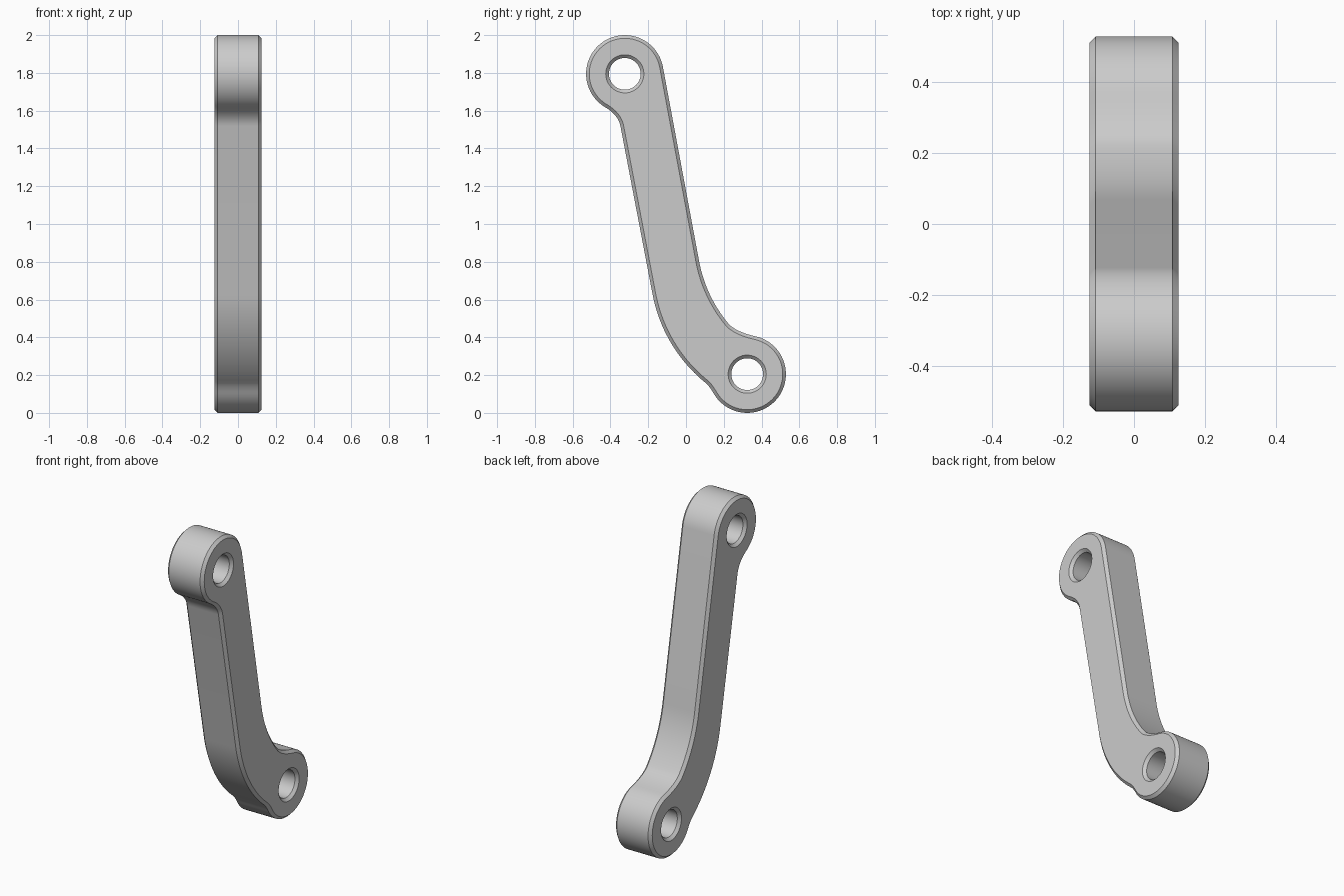
import bpy, bmesh
from math import cos, sin, radians
from mathutils import Vector

cube = bpy.data.objects.get("Cube")
if cube:
    bpy.data.objects.remove(cube)

HALF_WIDTH, CHAMFER = 0.125, 0.017
EYE_RADIUS, HOLE_RADIUS = 0.205, 0.084
TOP_EYE, LOW_EYE = (-0.324, 1.795), (0.324, 0.205)


def arc(center, radius, start, end, steps):
    """Points along an arc in the side plane, angles in degrees."""
    angles = [radians(start + (end - start) * i / steps) for i in range(steps + 1)]
    return [Vector((center[0] + radius * cos(a), center[1] + radius * sin(a))) for a in angles]


def blend(a, corner, b, steps=10):
    """Inner points of a smooth blend from a to b around a corner."""
    corner = Vector(corner)
    ts = [i / steps for i in range(1, steps)]
    return [a * (1 - t) ** 2 + corner * 2 * t * (1 - t) + b * t * t for t in ts]


def inset(points, distance):
    """Move a counterclockwise loop inward; a negative distance moves it outward."""
    result = []
    for i, p in enumerate(points):
        before = (p - points[i - 1]).normalized()
        after = (points[(i + 1) % len(points)] - p).normalized()
        along = (before + after).normalized()
        result.append(p + Vector((-along.y, along.x)) * distance)
    return result


def chamfered_wall(bm, points, distance):
    """Loft a loop across the width with chamfered rims; return the rim edges."""
    rim = inset(points, distance)
    levels = [(-HALF_WIDTH, rim), (-HALF_WIDTH + CHAMFER, points),
              (HALF_WIDTH - CHAMFER, points), (HALF_WIDTH, rim)]
    rings = [[bm.verts.new((x, p.x, p.y)) for p in loop] for x, loop in levels]
    n = len(points)
    for lower, upper in zip(rings, rings[1:]):
        for i in range(n):
            j = (i + 1) % n
            bm.faces.new((lower[i], lower[j], upper[j], upper[i]))
    return [[bm.edges.get((ring[i], ring[(i + 1) % n])) for i in range(n)]
            for ring in (rings[0], rings[-1])]


# Side outline: two round eyes joined by a bent bar
top_eye = arc(TOP_EYE, EYE_RADIUS, 10.7, 238.5, 44)
front_bar_top = Vector((-0.347, 1.518))
front_bend = arc((0.603, 0.776), 0.794, 190.8, 231.3, 20)
low_eye = arc(LOW_EYE, EYE_RADIUS, 210, 438.7, 44)
back_bend = arc((0.782, 0.936), 0.725, 219.6, 190.7, 16)
outline = (top_eye + blend(top_eye[-1], (-0.359, 1.579), front_bar_top) + [front_bar_top]
           + front_bend + blend(front_bend[-1], (0.127, 0.137), low_eye[0], 6)
           + low_eye + blend(low_eye[-1], (0.262, 0.43), back_bend[0]) + back_bend)

# Outer wall and the two bores
bm = bmesh.new()
left_rims, right_rims = [], []
loops = [(outline, CHAMFER)]
loops += [(arc(eye, HOLE_RADIUS, 0, 360, 48)[:-1], -CHAMFER) for eye in (TOP_EYE, LOW_EYE)]
for points, distance in loops:
    first, last = chamfered_wall(bm, points, distance)
    right_rims += first
    left_rims += last

# Flat side faces around the bores
for rims in (right_rims, left_rims):
    bmesh.ops.triangle_fill(bm, edges=rims, use_beauty=True)
bmesh.ops.recalc_face_normals(bm, faces=bm.faces)

mesh = bpy.data.meshes.new("link_arm")
bm.to_mesh(mesh)
bm.free()
link_arm = bpy.data.objects.new("link_arm", mesh)
bpy.context.collection.objects.link(link_arm)

bpy.ops.object.select_all(action='DESELECT')
link_arm.select_set(True)
bpy.context.view_layer.objects.active = link_arm
bpy.ops.object.shade_smooth_by_angle(angle=radians(30))
